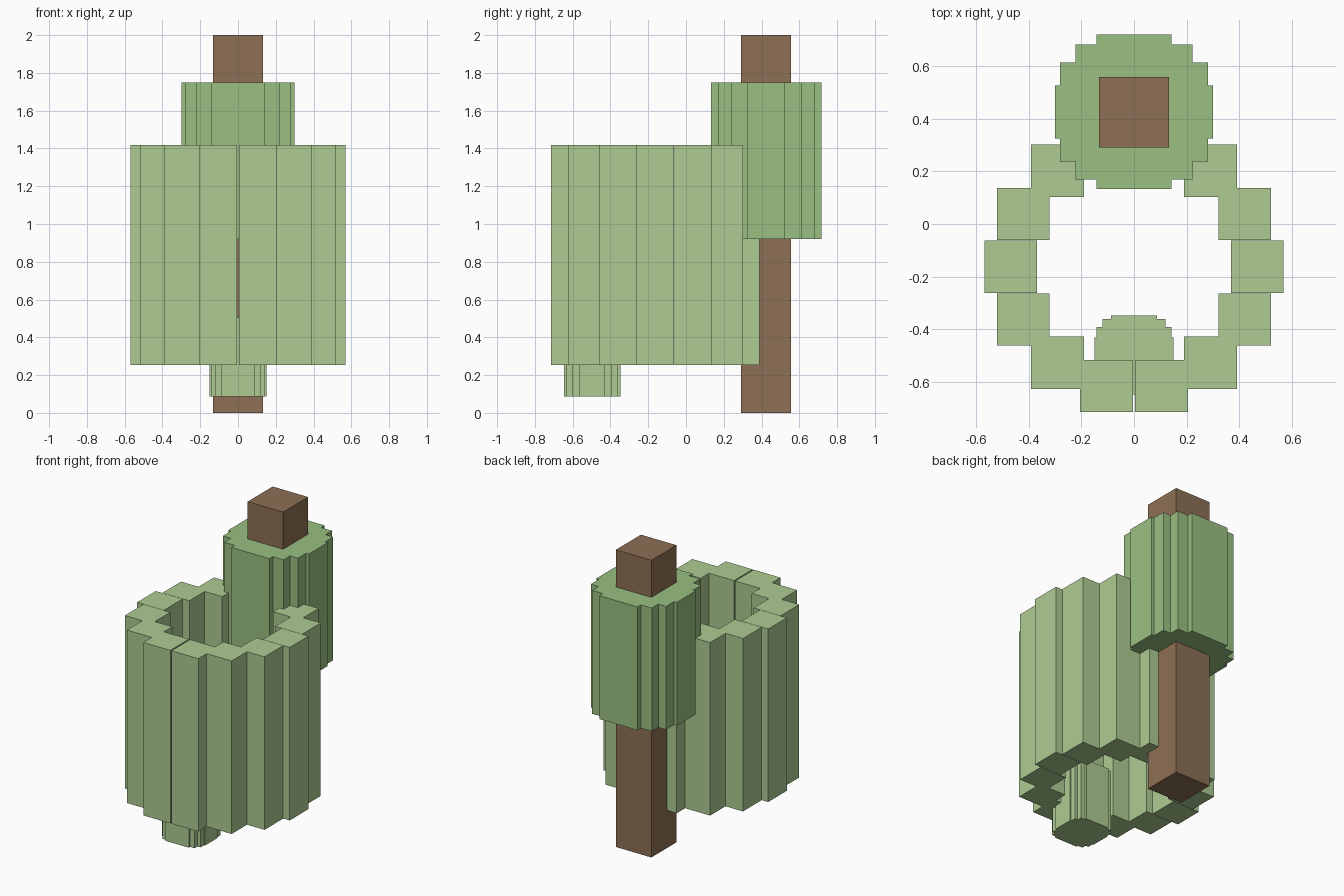
import bpy, bmesh

if "Cube" in bpy.data.objects:
    bpy.data.objects.remove(bpy.data.objects["Cube"])


def material(name, rgb):
    m = bpy.data.materials.new(name)
    m.diffuse_color = (*rgb, 1)
    m.use_nodes = True
    m.node_tree.nodes["Principled BSDF"].inputs["Base Color"].default_value = m.diffuse_color
    return m


BROWN = material("bark", (0.27, 0.16, 0.09))
GREEN = material("leaf_green", (0.32, 0.53, 0.22))
PALE = material("pale_green", (0.42, 0.60, 0.29))


def prism(name, outline, z0, z1, mat):
    """Extrude a flat outline from z0 to z1."""
    bm = bmesh.new()
    face = bm.faces.new([bm.verts.new((x, y, z0)) for x, y in outline])
    top = bmesh.ops.extrude_face_region(bm, geom=[face])["geom"]
    bmesh.ops.translate(bm, vec=(0, 0, z1 - z0),
                        verts=[v for v in top if isinstance(v, bmesh.types.BMVert)])
    bmesh.ops.recalc_face_normals(bm, faces=bm.faces)
    me = bpy.data.meshes.new(name)
    bm.to_mesh(me)
    bm.free()
    me.materials.append(mat)
    ob = bpy.data.objects.new(name, me)
    bpy.context.collection.objects.link(ob)
    return ob


def rect(cx, cy, hx, hy):
    return [(cx - hx, cy - hy), (cx + hx, cy - hy), (cx + hx, cy + hy), (cx - hx, cy + hy)]


def stepped_round(cy, corners):
    """Stepped circle from its outer corners in one quadrant, widest first."""
    q = []
    for i, (x, y) in enumerate(corners):
        if i:
            q.append((x, corners[i - 1][1]))
        q.append((x, y))
    pts = q + [(-x, y) for x, y in reversed(q)]
    pts += [(-x, -y) for x, y in q] + [(x, -y) for x, y in reversed(q)]
    return [(x, y + cy) for x, y in pts]


# Square post
prism("trunk", rect(0, 0.424, 0.132, 0.133), 0, 2.0, BROWN)

# Large stepped cluster around the post
prism("upper_foliage", stepped_round(
    0.425, [(0.30, 0.10), (0.28, 0.187), (0.222, 0.256), (0.142, 0.293)]),
    0.92, 1.75, GREEN)

# Small stepped cluster inside the ring at the front
prism("lower_foliage", stepped_round(
    -0.497, [(0.15, 0.067), (0.142, 0.106), (0.12, 0.136), (0.087, 0.15)]),
    0.088, 0.505, PALE)

# Ring of square columns, mirrored left/right and front/back
RING_Y = -0.162
for dx, dy in [(0.468, 0), (0.42, 0.2), (0.29, 0.364), (0.104, 0.453)]:
    for sx in (-1, 1):
        for sy in ((-1, 1) if dy else (1,)):
            prism("ring_column", rect(sx * dx, RING_Y + sy * dy, 0.1, 0.099),
                  0.253, 1.417, PALE)
